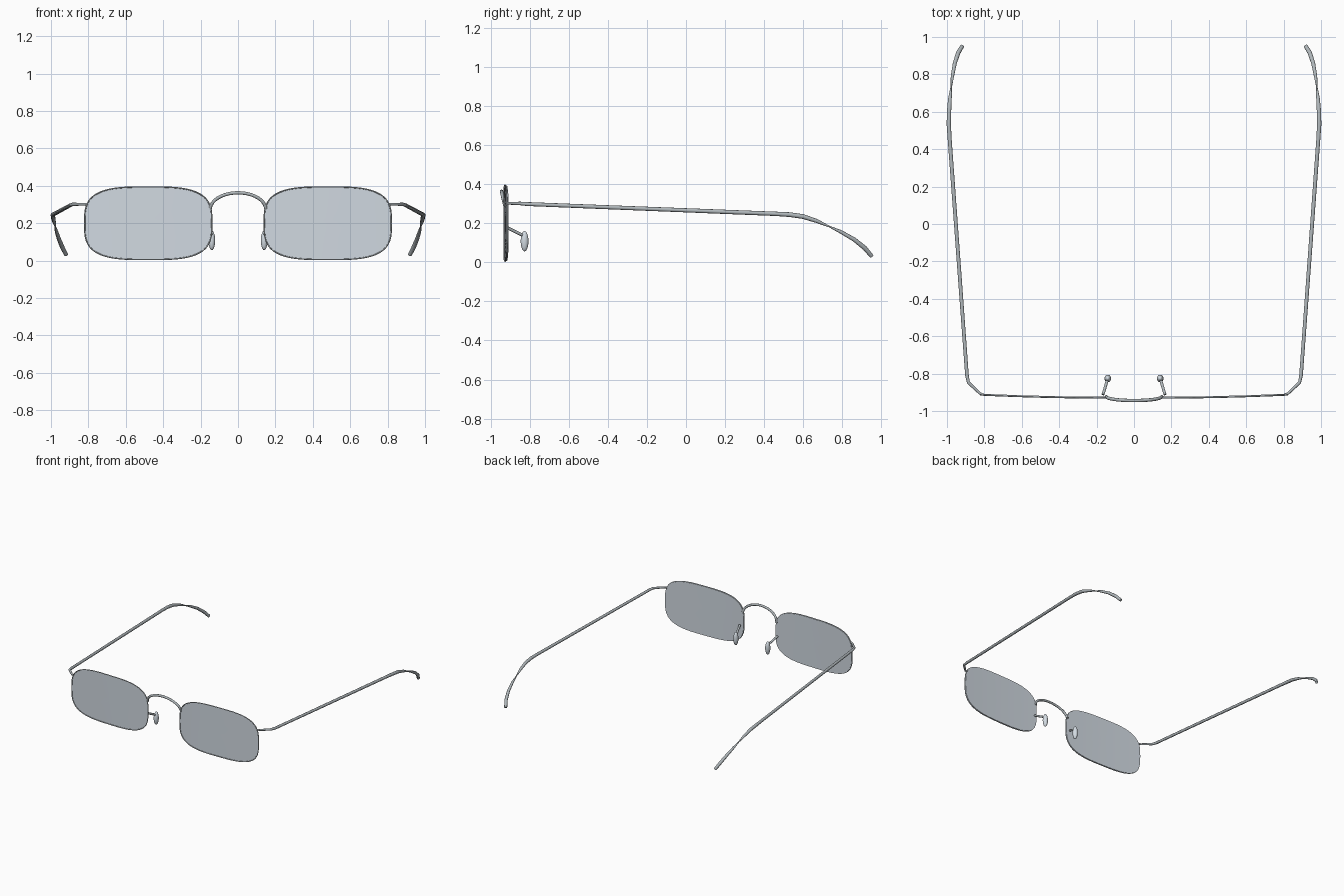
import bpy
import bmesh
import math
from mathutils import Vector

cube = bpy.data.objects.get("Cube")
if cube:
    bpy.data.objects.remove(cube, do_unlink=True)


def material(name, colour):
    m = bpy.data.materials.new(name)
    m.use_nodes = True
    m.diffuse_color = (*colour, 1)
    m.node_tree.nodes["Principled BSDF"].inputs["Base Color"].default_value = (*colour, 1)
    return m


GLASS = material("tinted glass", (0.64, 0.70, 0.76))
METAL = material("grey metal", (0.43, 0.47, 0.49))
PAD = material("pale silicone", (0.66, 0.72, 0.77))


def finish(name, bm, mat):
    bmesh.ops.recalc_face_normals(bm, faces=bm.faces)
    mesh = bpy.data.meshes.new(name)
    bm.to_mesh(mesh)
    bm.free()
    obj = bpy.data.objects.new(name, mesh)
    bpy.context.collection.objects.link(obj)
    mesh.materials.append(mat)
    bpy.ops.object.select_all(action="DESELECT")
    obj.select_set(True)
    bpy.context.view_layer.objects.active = obj
    bpy.ops.object.shade_smooth_by_angle(angle=math.radians(40))
    return obj


def tube(name, points, radii, up=(0.3, 0.1, 1), sides=10):
    """Round metal wire through points, with one radius per point."""
    pts = [Vector(p) for p in points]
    bm = bmesh.new()
    rings = []
    for i, p in enumerate(pts):
        d = (pts[min(i + 1, len(pts) - 1)] - pts[max(i - 1, 0)]).normalized()
        u = d.cross(Vector(up)).normalized()
        v = d.cross(u)
        rings.append([bm.verts.new(p + radii[i] * (u * math.cos(a) + v * math.sin(a)))
                      for a in (k * math.tau / sides for k in range(sides))])
    for a, b in zip(rings, rings[1:]):
        for k in range(sides):
            j = (k + 1) % sides
            bm.faces.new((a[k], a[j], b[j], b[k]))
    bm.faces.new(rings[0])
    bm.faces.new(rings[-1])
    return finish(name, bm, METAL)


def power(t):
    return math.copysign(abs(t) ** (2 / 3.3), t)


def lens_point(s, a, scale):
    """Point on a rounded rectangle, bowed back at its outer end."""
    x = 0.34 * scale * power(math.cos(a))
    z = 0.194 * scale * power(math.sin(a))
    return (s * (0.48 + x), -0.930 + 0.016 * ((x + 0.34) / 0.68) ** 2, 0.2 + z)


def lens(name, s, segments=64, steps=6):
    bm = bmesh.new()
    centre = bm.verts.new(lens_point(s, 0, 0))
    rings = [[bm.verts.new(lens_point(s, k * math.tau / segments, r / steps))
              for k in range(segments)] for r in range(1, steps + 1)]
    for k in range(segments):
        j = (k + 1) % segments
        bm.faces.new((centre, rings[0][k], rings[0][j]))
        for a, b in zip(rings, rings[1:]):
            bm.faces.new((a[k], b[k], b[j], a[j]))
    front = list(bm.faces)
    back = bmesh.ops.extrude_face_region(bm, geom=front, use_keep_orig=True)["geom"]
    bmesh.ops.translate(bm, vec=(0, 0.007, 0),
                        verts=[g for g in back if isinstance(g, bmesh.types.BMVert)])
    return finish(name, bm, GLASS)


def nose_pad(name, s):
    bm = bmesh.new()
    bmesh.ops.create_uvsphere(bm, u_segments=20, v_segments=12, radius=1)
    bmesh.ops.scale(bm, vec=(0.018, 0.02, 0.052), verts=bm.verts)
    bmesh.ops.translate(bm, vec=(s * 0.14, -0.826, 0.108), verts=bm.verts)
    return finish(name, bm, PAD)


# Temple arm: hinge piece, long straight run, then a drooping ear hook
arm = [(0.805, -0.913, 0.302), (0.825, -0.905, 0.302), (0.885, -0.848, 0.301),
       (0.893, -0.81, 0.298), (0.986, 0.46, 0.248), (0.99, 0.53, 0.244),
       (0.989, 0.60, 0.234), (0.984, 0.67, 0.211), (0.977, 0.735, 0.182),
       (0.971, 0.79, 0.157), (0.958, 0.86, 0.117), (0.940, 0.915, 0.073), (0.919, 0.95, 0.031)]
arm_radii = [0.006, 0.007, 0.009, 0.010, 0.011, 0.012, 0.012, 0.010, 0.004, 0.009, 0.011, 0.012, 0.011]

for side, s in (("left", 1), ("right", -1)):
    lens(side + "_lens", s)
    # Thin wire rim around the front edge of the lens
    rim = [lens_point(s, k * math.tau / 64, 1) for k in range(65)]
    tube(side + "_rim", rim, [0.0035] * len(rim), up=(0, 1, 0), sides=8)
    tube(side + "_temple", [(s * x, y, z) for x, y, z in arm], arm_radii)
    nose_pad(side + "_nose_pad", s)
    tube(side + "_pad_arm", [(s * 0.166, -0.912, 0.176), (s * 0.159, -0.89, 0.165),
                             (s * 0.143, -0.835, 0.138)], [0.008] * 3)

# Arched bridge between the lenses
arch = []
for k in range(21):
    a = math.pi * k / 20
    rise = math.sin(a)
    arch.append((-0.148 * math.cos(a), -0.923 - 0.021 * rise, 0.275 + 0.088 * rise))
tube("bridge", arch, [0.009] * len(arch))
